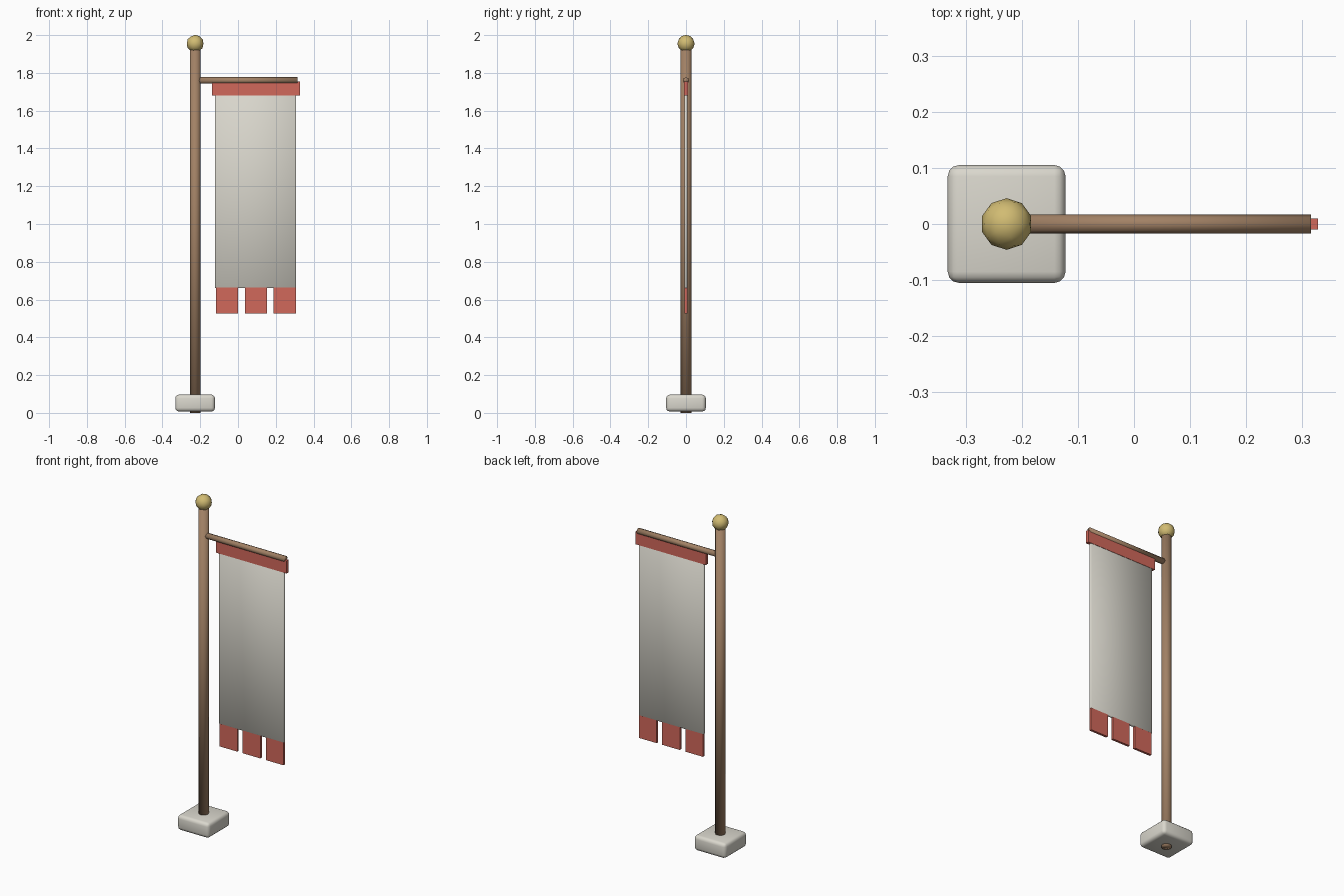
import bpy
from math import pi

cube = bpy.data.objects.get("Cube")
if cube:
    bpy.data.objects.remove(cube, do_unlink=True)


def material(name, r, g, b):
    mat = bpy.data.materials.new(name)
    mat.use_nodes = True
    mat.diffuse_color = (r, g, b, 1)
    bsdf = next(n for n in mat.node_tree.nodes if n.type == "BSDF_PRINCIPLED")
    bsdf.inputs["Base Color"].default_value = (r, g, b, 1)
    return mat


wood = material("brown wood", 0.36, 0.22, 0.13)
gold = material("pale gold", 0.64, 0.50, 0.17)
red = material("faded red", 0.64, 0.14, 0.105)
white = material("off white", 0.70, 0.68, 0.61)


def finish(name, mat, smooth=False):
    obj = bpy.context.object
    obj.name = name
    obj.data.materials.append(mat)
    if smooth:
        bpy.ops.object.shade_smooth()
    return obj


def box(name, mat, x, y, z, bevel=0, segments=1):
    """Box spanning the given (low, high) ranges, with optional rounded edges."""
    spans = (x, y, z)
    bpy.ops.mesh.primitive_cube_add(size=1, location=[sum(s) / 2 for s in spans])
    bpy.context.object.scale = [s[1] - s[0] for s in spans]
    bpy.ops.object.transform_apply(location=False, rotation=False, scale=True)
    obj = finish(name, mat, bevel > 0)
    if bevel:
        mod = obj.modifiers.new("rounded edges", "BEVEL")
        mod.width = bevel
        mod.segments = segments
    return obj


def rod(name, radius, length, centre, sides, tilt=0):
    bpy.ops.mesh.primitive_cylinder_add(vertices=sides, radius=radius, depth=length,
                                        location=centre, rotation=(0, tilt, 0))
    return finish(name, wood, True)


POLE_X = -0.227

# Stand, pole and finial
box("base", white, (POLE_X - 0.105, POLE_X + 0.105), (-0.105, 0.105), (0.007, 0.097), 0.02, 3)
rod("pole", 0.028, 1.93, (POLE_X, 0, 0.965), 12)
bpy.ops.mesh.primitive_ico_sphere_add(subdivisions=2, radius=0.046, location=(POLE_X, 0, 1.955))
finish("finial", gold, True)

# Crossbar
rod("crossbar", 0.017, 0.54, (0.045, 0, 1.76), 8, pi / 2)

# Hanging banner with its top band and bottom tabs
box("banner_cloth", white, (-0.122, 0.308), (-0.008, 0.008), (0.66, 1.72), 0.004)
box("banner_top_band", red, (-0.138, 0.328), (-0.01, 0.01), (1.68, 1.755))
for i in range(3):
    left = -0.117 + 0.153 * i
    box(f"banner_tab_{i + 1}", red, (left, left + 0.117), (-0.007, 0.007), (0.527, 0.665))
